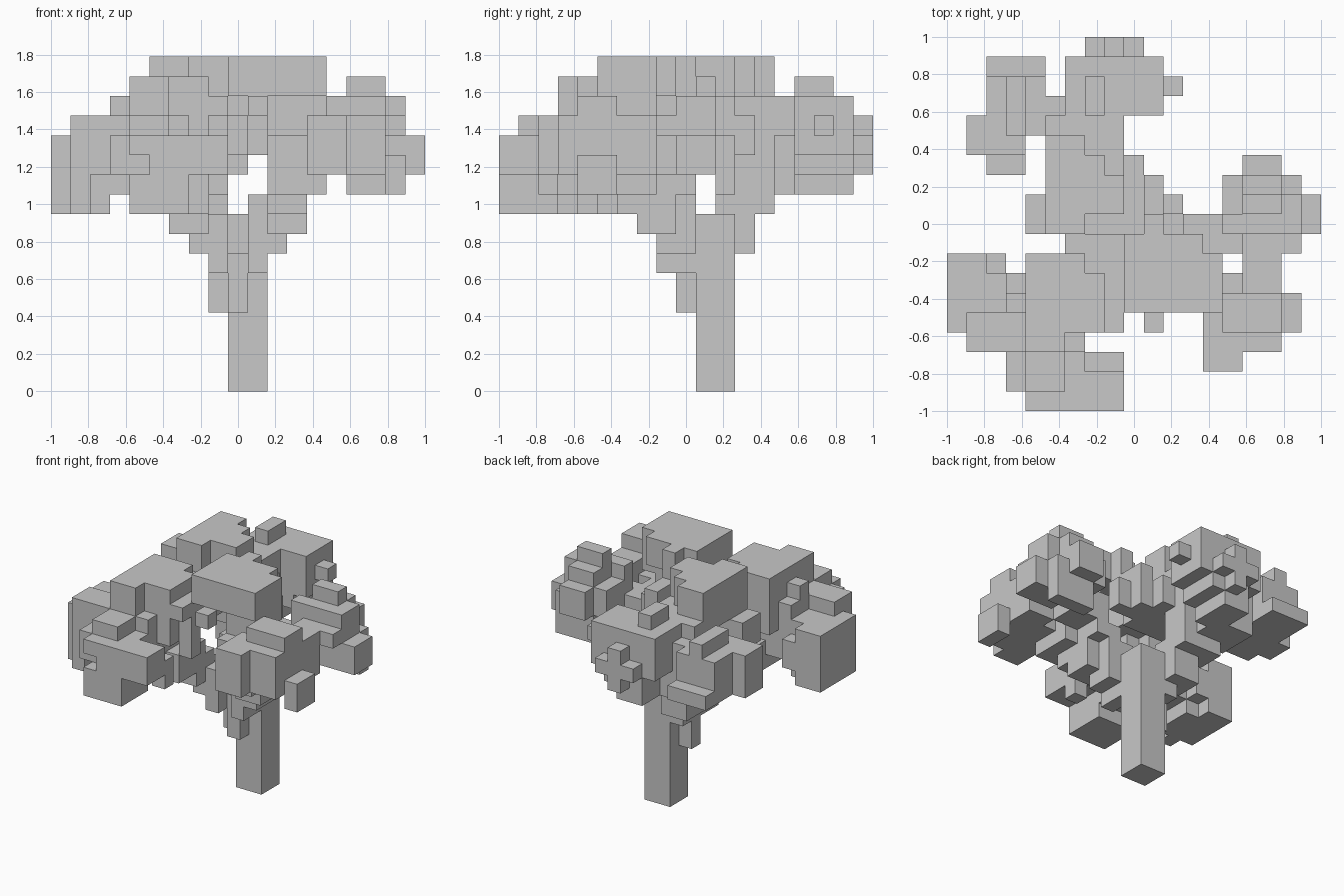
import bpy
import bmesh
from mathutils import Vector

default = bpy.data.objects.get("Cube")
if default:
    bpy.data.objects.remove(default, do_unlink=True)

CELL = 2 / 19
parts = {}


def block(part, x, y, z):
    """Fill a range of cells and give them to a part."""
    cells = parts.setdefault(part, set())
    taken = set().union(*parts.values())
    for i in range(*x):
        for j in range(*y):
            cells.update((i, j, k) for k in range(*z) if (i, j, k) not in taken)


# Trunk with a stepped fork
block("trunk", x=(9, 11), y=(10, 12), z=(0, 9))
block("trunk", x=(9, 10), y=(9, 10), z=(4, 7))
block("trunk", x=(8, 9), y=(10, 11), z=(4, 7))

# Branch to the front, on the right of the tree
block("front_branch", x=(8, 9), y=(8, 10), z=(6, 8))
block("front_branch", x=(7, 9), y=(8, 10), z=(7, 9))
block("front_branch", x=(6, 8), y=(7, 9), z=(8, 10))
block("front_branch", x=(5, 8), y=(5, 8), z=(9, 11))
block("front_branch", x=(4, 7), y=(3, 7), z=(10, 12))

# Branch to the left of the tree
block("side_branch", x=(10, 11), y=(8, 10), z=(6, 8))
block("side_branch", x=(10, 12), y=(8, 10), z=(7, 10))
block("side_branch", x=(11, 13), y=(7, 9), z=(8, 10))
block("side_branch", x=(11, 13), y=(8, 10), z=(10, 11))
block("side_branch", x=(11, 13), y=(6, 8), z=(9, 12))
block("side_branch", x=(11, 14), y=(5, 8), z=(10, 13))
block("side_branch", x=(12, 15), y=(8, 10), z=(11, 13))

# Branch to the back
block("back_branch", x=(8, 10), y=(11, 12), z=(6, 9))
block("back_branch", x=(7, 9), y=(11, 13), z=(7, 10))
block("back_branch", x=(6, 9), y=(12, 14), z=(9, 12))
block("back_branch", x=(5, 8), y=(13, 16), z=(10, 13))

# Foliage at the front right corner
block("front_foliage", x=(4, 7), y=(0, 1), z=(9, 11))
block("front_foliage", x=(5, 9), y=(0, 1), z=(11, 13))
block("front_foliage", x=(4, 5), y=(0, 1), z=(12, 13))
block("front_foliage", x=(4, 7), y=(1, 3), z=(9, 13))
block("front_foliage", x=(7, 9), y=(1, 2), z=(11, 13))
block("front_foliage", x=(7, 8), y=(2, 3), z=(11, 12))
block("front_foliage", x=(8, 9), y=(2, 3), z=(10, 12))
block("front_foliage", x=(3, 4), y=(1, 3), z=(11, 13))
block("front_foliage", x=(4, 6), y=(1, 3), z=(13, 14))
block("front_foliage", x=(3, 7), y=(3, 4), z=(11, 14))
block("front_foliage", x=(4, 6), y=(3, 4), z=(14, 16))
block("front_foliage", x=(4, 8), y=(4, 7), z=(12, 16))
block("front_foliage", x=(4, 7), y=(7, 8), z=(12, 16))
block("front_foliage", x=(8, 9), y=(4, 5), z=(14, 15))
block("front_foliage", x=(8, 9), y=(5, 6), z=(11, 15))
block("front_foliage", x=(8, 9), y=(6, 7), z=(13, 15))
block("front_foliage", x=(7, 9), y=(7, 8), z=(13, 15))
block("front_foliage", x=(6, 9), y=(8, 9), z=(13, 15))

# Foliage on the right side
block("right_foliage", x=(0, 3), y=(4, 7), z=(9, 13))
block("right_foliage", x=(0, 2), y=(7, 8), z=(9, 13))
block("right_foliage", x=(2, 3), y=(7, 8), z=(10, 12))
block("right_foliage", x=(1, 2), y=(3, 5), z=(9, 14))
block("right_foliage", x=(2, 3), y=(3, 5), z=(11, 14))
block("right_foliage", x=(3, 4), y=(4, 7), z=(10, 14))
block("right_foliage", x=(3, 4), y=(5, 6), z=(14, 15))

# Foliage at the front left corner
block("corner_foliage", x=(13, 15), y=(2, 5), z=(11, 14))
block("corner_foliage", x=(15, 17), y=(3, 4), z=(11, 14))
block("corner_foliage", x=(14, 17), y=(4, 6), z=(11, 15))
block("corner_foliage", x=(15, 17), y=(6, 8), z=(11, 14))
block("corner_foliage", x=(14, 15), y=(6, 7), z=(11, 13))
block("corner_foliage", x=(17, 18), y=(4, 6), z=(10, 12))

# Foliage on the left side, rising in steps
block("left_foliage", x=(16, 19), y=(9, 11), z=(11, 13))
block("left_foliage", x=(15, 18), y=(11, 12), z=(10, 13))
block("left_foliage", x=(15, 18), y=(8, 9), z=(13, 14))
block("left_foliage", x=(15, 17), y=(9, 12), z=(12, 15))
block("left_foliage", x=(15, 17), y=(10, 11), z=(15, 16))
block("left_foliage", x=(17, 18), y=(9, 11), z=(13, 15))
block("left_foliage", x=(14, 15), y=(9, 12), z=(12, 14))
block("left_foliage", x=(14, 15), y=(9, 10), z=(14, 15))
block("left_foliage", x=(15, 17), y=(12, 13), z=(12, 14))

# Crown, in a front and a back half
block("crown_front", x=(9, 14), y=(5, 8), z=(15, 17))
block("crown_front", x=(9, 13), y=(8, 9), z=(15, 17))
block("crown_front", x=(12, 14), y=(6, 8), z=(14, 15))
block("crown_front", x=(11, 13), y=(6, 8), z=(13, 15))
block("crown_front", x=(10, 11), y=(9, 10), z=(14, 17))
block("crown_front", x=(10, 11), y=(4, 5), z=(14, 15))
block("crown_back", x=(5, 9), y=(10, 12), z=(14, 17))
block("crown_back", x=(5, 8), y=(12, 13), z=(14, 17))
block("crown_back", x=(5, 7), y=(13, 14), z=(14, 17))
block("crown_back", x=(5, 7), y=(9, 10), z=(14, 17))
block("crown_back", x=(4, 9), y=(9, 11), z=(12, 14))
block("crown_back", x=(6, 9), y=(11, 14), z=(12, 15))
block("crown_back", x=(9, 10), y=(9, 13), z=(12, 14))
block("crown_back", x=(10, 11), y=(10, 12), z=(12, 15))
block("crown_back", x=(11, 12), y=(10, 11), z=(12, 14))
block("crown_back", x=(5, 9), y=(14, 15), z=(13, 15))

# Foliage at the back
block("back_foliage", x=(6, 7), y=(15, 18), z=(12, 15))
block("back_foliage", x=(7, 9), y=(15, 18), z=(10, 15))
block("back_foliage", x=(9, 10), y=(15, 18), z=(11, 15))
block("back_foliage", x=(10, 11), y=(15, 18), z=(12, 15))
block("back_foliage", x=(7, 8), y=(15, 17), z=(15, 16))
block("back_foliage", x=(11, 12), y=(16, 17), z=(13, 14))
block("back_foliage", x=(7, 8), y=(18, 19), z=(12, 13))
block("back_foliage", x=(8, 9), y=(18, 19), z=(11, 14))
block("back_foliage", x=(9, 10), y=(18, 19), z=(12, 13))
block("back_foliage", x=(5, 6), y=(15, 16), z=(12, 14))

# Foliage at the back right corner
block("rear_corner_foliage", x=(2, 5), y=(14, 17), z=(11, 14))
block("rear_corner_foliage", x=(2, 5), y=(17, 18), z=(11, 12))
block("rear_corner_foliage", x=(3, 4), y=(14, 17), z=(14, 15))
block("rear_corner_foliage", x=(1, 4), y=(13, 15), z=(11, 14))
block("rear_corner_foliage", x=(2, 4), y=(12, 13), z=(11, 13))

# One matte grey for the whole tree
grey = bpy.data.materials.new("plain_grey")
grey.use_nodes = True
colour = (0.58, 0.58, 0.58, 1)
grey.diffuse_color = colour
grey.node_tree.nodes["Principled BSDF"].inputs["Base Color"].default_value = colour

filled = set().union(*parts.values())


def build(name, cells):
    """Make a mesh from the outer sides of a part's cells."""
    bm = bmesh.new()
    corners = {}

    def corner(point):
        if point not in corners:
            offset = Vector((1, 1, 0))
            corners[point] = bm.verts.new(Vector(point) * CELL - offset)
        return corners[point]

    for cell in sorted(cells):
        for axis in range(3):
            u, v = (axis + 1) % 3, (axis + 2) % 3
            for side in (0, 1):
                neighbour = list(cell)
                neighbour[axis] += 2 * side - 1
                if tuple(neighbour) in filled:
                    continue
                loop = []
                for du, dv in ((0, 0), (1, 0), (1, 1), (0, 1)):
                    point = list(cell)
                    point[axis] += side
                    point[u] += du
                    point[v] += dv
                    loop.append(corner(tuple(point)))
                bm.faces.new(loop if side else loop[::-1])
    mesh = bpy.data.meshes.new(name)
    bm.to_mesh(mesh)
    bm.free()
    mesh.materials.append(grey)
    bpy.context.collection.objects.link(bpy.data.objects.new(name, mesh))


for part_name, part_cells in parts.items():
    build(part_name, part_cells)
